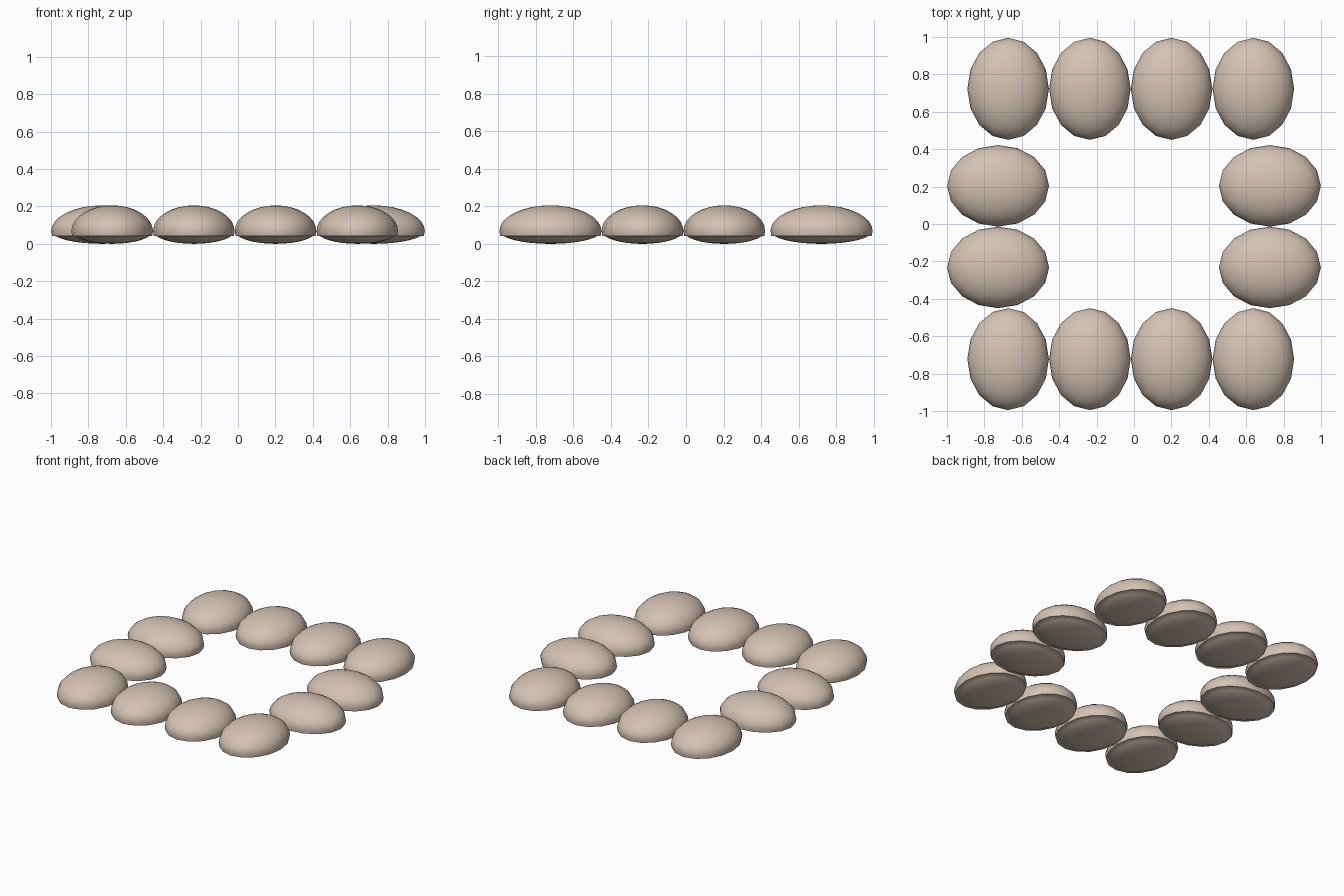
import bpy, math

if "Cube" in bpy.data.objects:
    bpy.data.objects.remove(bpy.data.objects["Cube"])

RX, RY, UP, BASE = 0.218, 0.2725, 0.137, 0.0685


def stone(name, x, y, turned=False):
    # Rounded dome with a flattened underside
    bpy.ops.mesh.primitive_uv_sphere_add(segments=16, ring_count=16, radius=1)
    ob = bpy.context.object
    ob.name = name
    rx, ry = (RY, RX) if turned else (RX, RY)
    for v in ob.data.vertices:
        z = v.co.z
        if z < -0.25:
            z *= 0.5
        v.co = (v.co.x * rx, v.co.y * ry, z * UP + BASE)
    ob.location = (x, y, 0)
    bpy.ops.object.shade_smooth_by_angle(angle=math.radians(35))
    mat = bpy.data.materials.get("stone_tan") or bpy.data.materials.new("stone_tan")
    mat.diffuse_color = (0.66, 0.54, 0.45, 1)
    mat.use_nodes = True
    mat.node_tree.nodes["Principled BSDF"].inputs["Base Color"].default_value = mat.diffuse_color
    ob.data.materials.append(mat)
    return ob


# Front and back rows of four
for label, y in (("front", -0.7225), ("back", 0.7225)):
    for i in range(4):
        stone(f"{label}_stone_{i + 1}", -0.673 + i * 0.437, y)

# Left and right pairs, turned sideways
for label, x in (("left", -0.7265), ("right", 0.7265)):
    for i in range(2):
        stone(f"{label}_stone_{i + 1}", x, -0.232 + i * 0.436, True)
